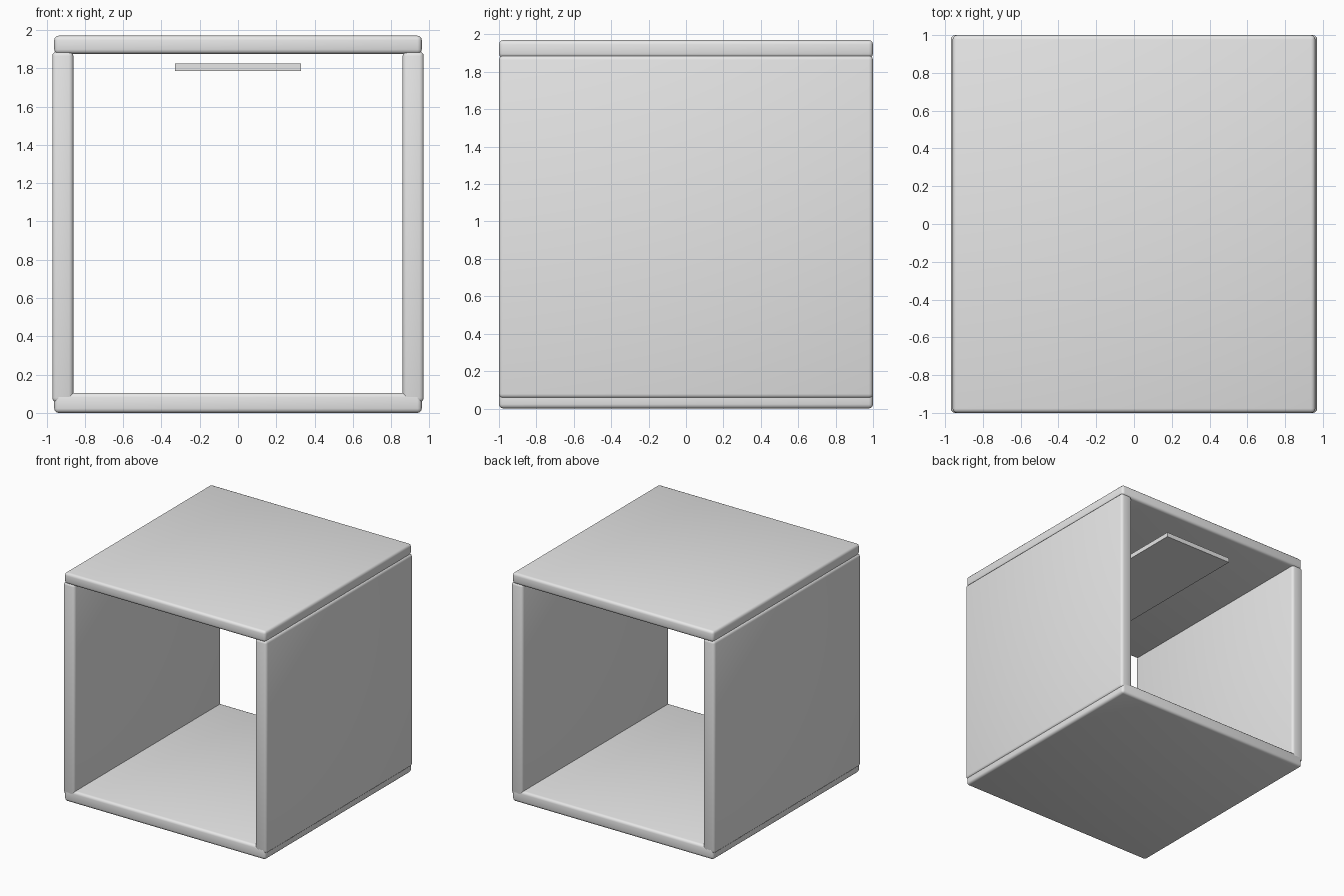
import bpy

cube = bpy.data.objects.get("Cube")
if cube:
    bpy.data.objects.remove(cube, do_unlink=True)

grey = bpy.data.materials.new("light grey")
grey.use_nodes = True
colour = (0.8, 0.8, 0.8, 1)
grey.diffuse_color = colour
grey.node_tree.nodes["Principled BSDF"].inputs["Base Color"].default_value = colour


def panel(name, low, high, bevel=0.0):
    """Box between two corners, with optional rounded edges."""
    centre = [(a + b) / 2 for a, b in zip(low, high)]
    bpy.ops.mesh.primitive_cube_add(size=1, location=centre)
    obj = bpy.context.object
    obj.name = name
    obj.scale = [b - a for a, b in zip(low, high)]
    bpy.ops.object.transform_apply(location=False, rotation=False, scale=True)
    obj.data.materials.append(grey)
    if bevel:
        mod = obj.modifiers.new("rounded edges", "BEVEL")
        mod.width = bevel
        mod.segments = 3
        bpy.ops.object.modifier_apply(modifier=mod.name)
        bpy.ops.object.shade_smooth_by_angle()
    return obj


# Open-ended case
panel("bottom_panel", (-0.96, -1, 0), (0.96, 1, 0.105), 0.023)
panel("top_panel", (-0.96, -1, 1.875), (0.96, 1, 1.97), 0.023)
for side, x in (("right", -0.915), ("left", 0.915)):
    panel(side + "_panel", (x - 0.055, -1, 0.055), (x + 0.055, 1, 1.887), 0.023)

# Thin plate hanging below the top
panel("ceiling_plate", (-0.33, -0.82, 1.785), (0.33, 0.82, 1.825))
